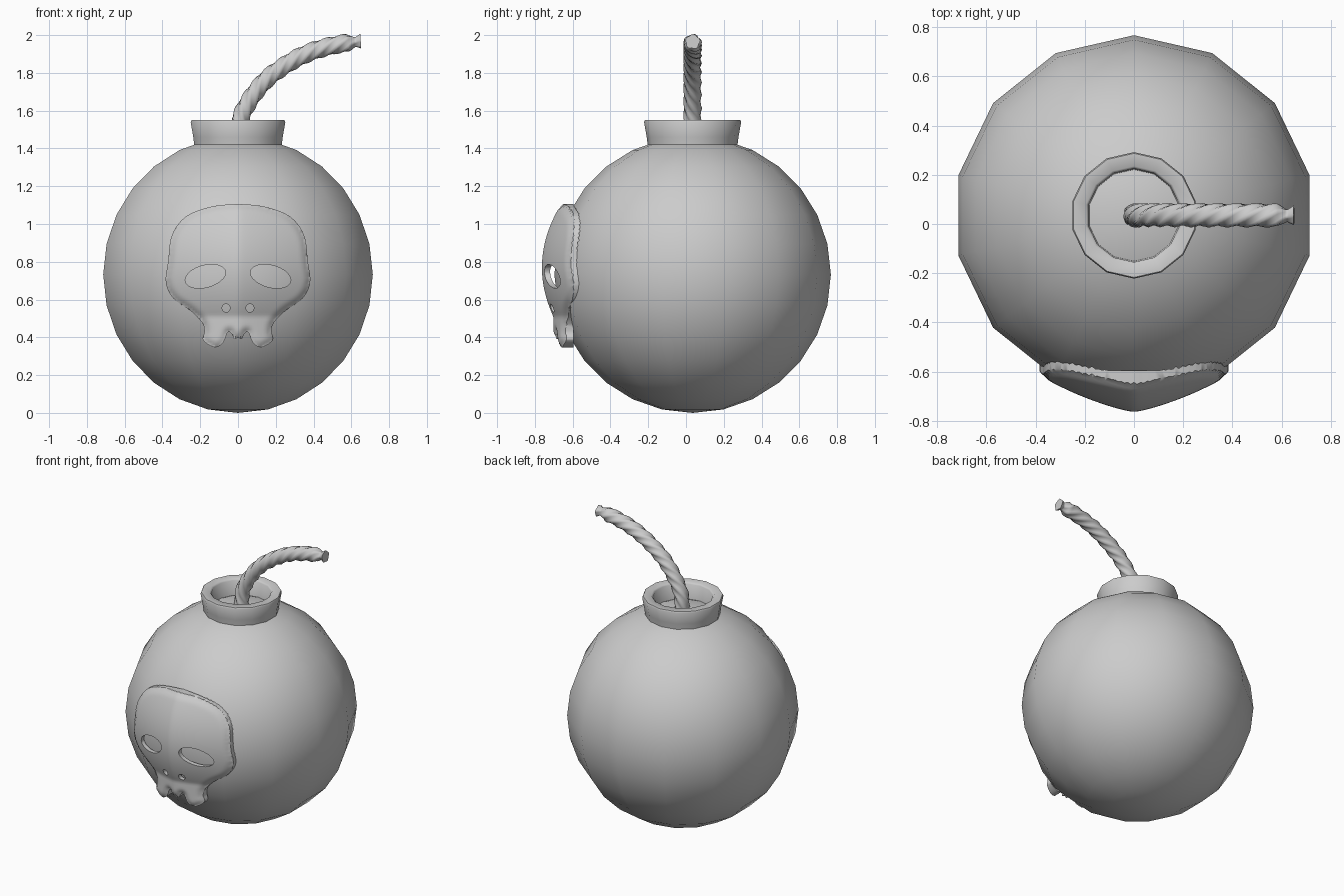
import bpy, bmesh, math
from mathutils import Vector

if "Cube" in bpy.data.objects:
    bpy.data.objects.remove(bpy.data.objects["Cube"], do_unlink=True)

SIDES = 14
CY = 0.035      # depth of the bomb axis
R = 0.732       # body radius

gray = bpy.data.materials.new("plain_gray")
gray.use_nodes = True
gray.diffuse_color = (0.6, 0.6, 0.6, 1)
gray.node_tree.nodes["Principled BSDF"].inputs["Base Color"].default_value = (0.6, 0.6, 0.6, 1)


def smooth(ob, angle):
    bpy.ops.object.select_all(action='DESELECT')
    ob.select_set(True)
    bpy.context.view_layer.objects.active = ob
    bpy.ops.object.shade_smooth_by_angle(angle=math.radians(angle))


def make(name, bm, angle=None):
    """Turn a bmesh into a gray object, smooth up to the given angle."""
    bmesh.ops.recalc_face_normals(bm, faces=bm.faces)
    mesh = bpy.data.meshes.new(name)
    bm.to_mesh(mesh)
    bm.free()
    mesh.materials.append(gray)
    ob = bpy.data.objects.new(name, mesh)
    bpy.context.collection.objects.link(ob)
    if angle:
        smooth(ob, angle)
    return ob


def loft(rings, caps=False):
    """Skin a list of equally sized point rings."""
    bm = bmesh.new()
    loops = [[bm.verts.new(p) for p in ring] for ring in rings]
    n = len(loops[0])
    for a, b in zip(loops, loops[1:]):
        for i in range(n):
            j = (i + 1) % n
            bm.faces.new((a[i], a[j], b[j], b[i]))
    if caps:
        bm.faces.new(loops[0])
        bm.faces.new(loops[-1])
    bmesh.ops.remove_doubles(bm, verts=bm.verts, dist=0.0001)
    return bm


def lathe(profile):
    turns = [math.pi / 2 + math.tau * i / SIDES for i in range(SIDES)]
    return loft([[(r * math.cos(t), CY + r * math.sin(t), z) for t in turns]
                 for r, z in profile])


def spline(points, steps):
    """Smooth open curve through the points."""
    pts = [Vector(p) for p in points]
    pts = [2 * pts[0] - pts[1]] + pts + [2 * pts[-1] - pts[-2]]
    out = []
    for a, b, c, d in zip(pts, pts[1:], pts[2:], pts[3:]):
        for s in range(steps):
            t = s / steps
            out.append(0.5 * (2 * b + (c - a) * t + (2 * a - 5 * b + 4 * c - d) * t ** 2
                              + (3 * b - a - 3 * c + d) * t ** 3))
    return out + [pts[-2]]


# Round body, with a hard line where the two halves meet
steps = [math.pi * i / SIDES for i in range(SIDES + 1)]
body = make("bomb_body", lathe([(R * math.sin(a), R - R * math.cos(a)) for a in steps]), 40)
seam = body.data.attributes.get("sharp_edge") or \
    body.data.attributes.new("sharp_edge", 'BOOLEAN', 'EDGE')
for e in body.data.edges:
    if all(abs(body.data.vertices[v].co.z - R) < 0.001 for v in e.vertices):
        seam.data[e.index].value = True

# Flared neck ring
make("neck_ring", lathe([(0.27, 1.4), (0.238, 1.42), (0.243, 1.46), (0.257, 1.54),
                         (0.252, 1.55), (0.2, 1.55), (0.19, 1.54), (0.185, 1.4)]), 50)

# Twisted rope fuse: a lobed section turning along a curve
path = spline([(0.005, 1.43), (0.012, 1.55), (0.065, 1.66), (0.15, 1.765), (0.26, 1.847),
               (0.37, 1.905), (0.48, 1.94), (0.58, 1.959), (0.618, 1.963), (0.65, 1.965)], 6)
LOBES, POINTS = 5, 20
rings, travelled = [], 0
for i, p in enumerate(path):
    ahead, behind = path[min(i + 1, len(path) - 1)], path[max(i - 1, 0)]
    tangent = (ahead - behind).normalized()
    travelled += (p - behind).length if i else 0
    size = 0.049
    if p.x > 0.58:    # pinched before the frayed tip
        size = 0.026 + 0.023 * min(1, abs(p.x - 0.622) / 0.042)
    ring = []
    for k in range(POINTS):
        a = math.tau * k / POINTS
        r = size * (0.92 + 0.09 * math.cos(LOBES * a))
        t = a + travelled * 15
        u, v = r * math.cos(t), r * math.sin(t)
        ring.append((p.x - tangent.y * u, CY + v, p.y + tangent.x * u))
    rings.append(ring)
make("rope_fuse", loft(rings, True), 60)

# Skull outline: one half drawn, the other mirrored
half = spline([(0, 1.107), (0.14, 1.092), (0.275, 1.04), (0.35, 0.94), (0.37, 0.8),
               (0.382, 0.69), (0.34, 0.604), (0.25, 0.54), (0.19, 0.478), (0.178, 0.43),
               (0.185, 0.385), (0.125, 0.347), (0.08, 0.37), (0.055, 0.425),
               (0.035, 0.42), (0.02, 0.392), (0, 0.4)], 5)
outline = half + [Vector((-p.x, p.y)) for p in reversed(half[1:-1])]


def depth(x, z):
    """Front and back depth of the domed skull plate."""
    rim = min((p - Vector((x, z))).length for p in outline)
    dz = z - 0.77
    bow = 0.9 * dz * dz if dz > 0 else min(0.9 * dz * dz, 0.06)
    front = -0.767 + 0.22 * math.sqrt(x * x + 0.0004) + 0.45 * x * x + bow
    front += 0.022 * max(0, 1 - rim / 0.04) ** 2
    back = front + 0.03
    return front, max(back, -0.595) if rim < 0.035 else back


# Domed plate, later trimmed to the outline
bm = bmesh.new()
bmesh.ops.create_grid(bm, x_segments=64, y_segments=64, size=0.42)
for v in bm.verts:
    v.co = (v.co.x, 0, v.co.y + 0.73)
new = bmesh.ops.extrude_face_region(bm, geom=bm.faces[:], use_keep_orig=True)["geom"]
backs = {v for v in new if isinstance(v, bmesh.types.BMVert)}
for v in bm.verts:
    v.co.y = depth(v.co.x, v.co.z)[v in backs]
skull = make("skull_plate", bm)


def cut(points, operation):
    """Trim the skull with a prism standing along y."""
    tool = make("skull_cutter", loft([[(p[0], y, p[1]) for p in points] for y in (-1, -0.3)], True))
    tool.hide_render = True
    mod = skull.modifiers.new("trim", 'BOOLEAN')
    mod.operation, mod.solver, mod.object = operation, 'EXACT', tool
    bpy.context.view_layer.objects.active = skull
    bpy.ops.object.modifier_apply(modifier=mod.name)
    bpy.data.objects.remove(tool, do_unlink=True)


def oval(cx, cz, w, h, tilt):
    turns = [math.tau * i / 24 for i in range(24)]
    return [(cx + w * math.cos(t), cz + h * math.sin(t) + tilt * math.cos(t)) for t in turns]


cut(outline, 'INTERSECT')
# Eye sockets and nostrils
for side in (-1, 1):
    cut(oval(side * 0.173, 0.723, 0.107, 0.06, -0.02 * side), 'DIFFERENCE')
    cut(oval(side * 0.063, 0.555, 0.021, 0.022, 0), 'DIFFERENCE')
smooth(skull, 45)
